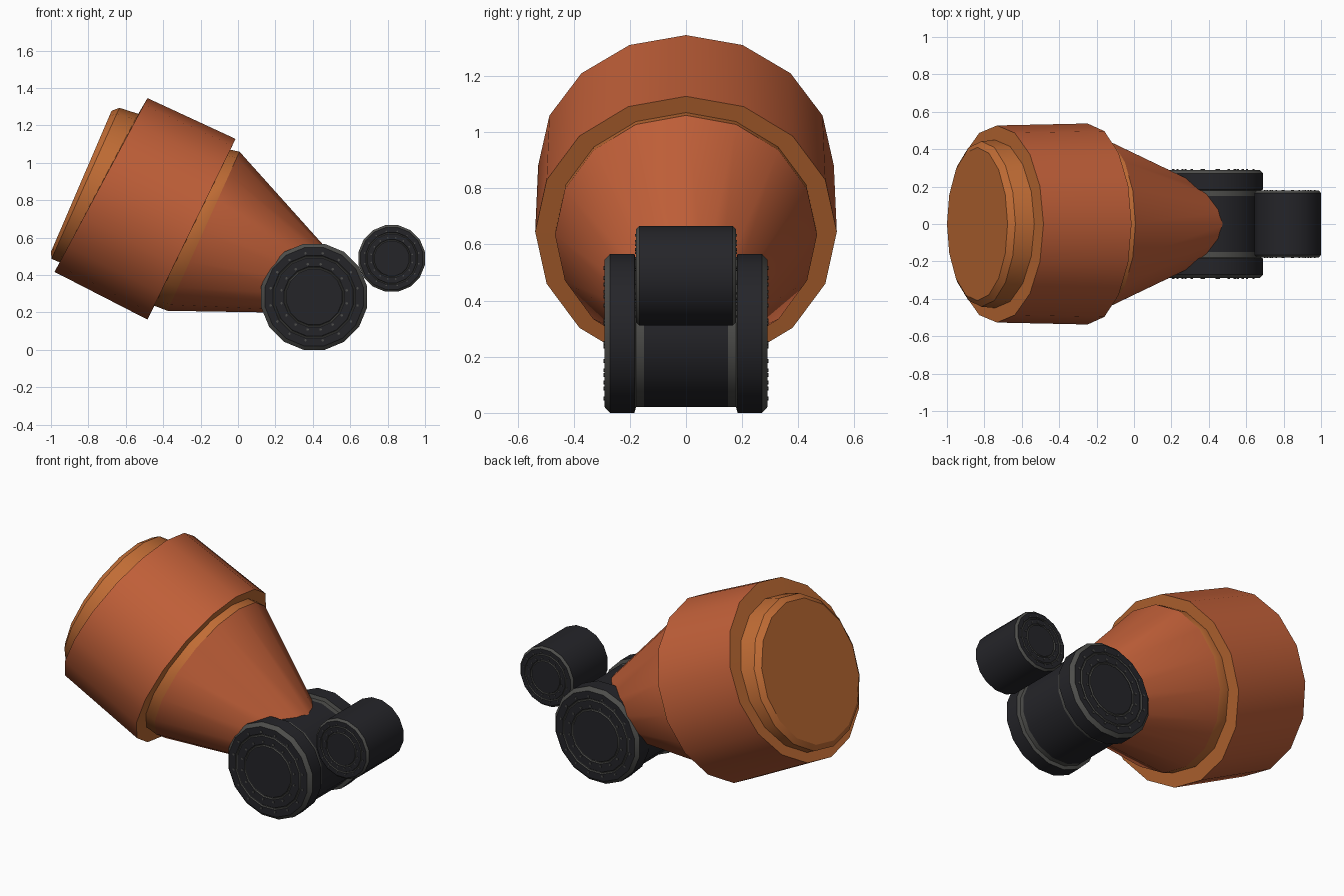
import bpy, bmesh, math
from mathutils import Vector

if "Cube" in bpy.data.objects:
    bpy.data.objects.remove(bpy.data.objects["Cube"])

SIDES = 16


def material(name, rgb):
    m = bpy.data.materials.new(name)
    m.diffuse_color = (*rgb, 1)
    m.use_nodes = True
    m.node_tree.nodes["Principled BSDF"].inputs["Base Color"].default_value = m.diffuse_color
    return m


ORANGE = material("orange", (0.53, 0.115, 0.04))
TRIM = material("orange_trim", (0.53, 0.15, 0.035))
DARK = material("dark_rubber", (0.018, 0.018, 0.022))
GREY = material("grey_edge", (0.075, 0.075, 0.07))


def loft(name, rings, mats, indices):
    """Skin a list of rings (point lists); indices = material per band, plus both caps."""
    bm = bmesh.new()
    loops = [[bm.verts.new(p) for p in ring] for ring in rings]
    n = len(loops[0])
    for a, b, mi in zip(loops, loops[1:], indices[1:-1]):
        for i in range(n):
            f = bm.faces.new((a[i], a[(i + 1) % n], b[(i + 1) % n], b[i]))
            f.material_index = mi
    bm.faces.new(loops[0]).material_index = indices[0]
    bm.faces.new(loops[-1]).material_index = indices[-1]
    bmesh.ops.recalc_face_normals(bm, faces=bm.faces)
    return finish(name, bm, mats)


def finish(name, bm, mats):
    me = bpy.data.meshes.new(name)
    bm.to_mesh(me)
    bm.free()
    for m in mats:
        me.materials.append(m)
    ob = bpy.data.objects.new(name, me)
    bpy.context.collection.objects.link(ob)
    bpy.ops.object.select_all(action='DESELECT')
    bpy.context.view_layer.objects.active = ob
    ob.select_set(True)
    bpy.ops.object.shade_smooth_by_angle(angle=math.radians(28))
    return ob


def tilted_ring(bottom, top):
    """Circle whose lowest and highest points are given in the xz plane."""
    b, t = Vector((bottom[0], 0, bottom[1])), Vector((top[0], 0, top[1]))
    c, up = (b + t) / 2, (t - b) / 2
    side = Vector((0, up.length, 0))
    return [c + up * math.cos(a) + side * math.sin(a)
            for a in (math.tau * i / SIDES for i in range(SIDES))]


# Tilted body: stepped back cap, drum, collar and cone
body = [((-1.0, 0.524), (-0.676, 1.278)),
        ((-0.997, 0.487), (-0.634, 1.294)),
        ((-0.953, 0.468), (-0.533, 1.262)),
        ((-0.981, 0.417), (-0.484, 1.346)),
        ((-0.484, 0.162), (-0.013, 1.128)),
        ((-0.447, 0.236), (-0.041, 1.070)),
        ((-0.377, 0.209), (0.008, 1.060)),
        ((0.353, 0.197), (0.500, 0.512))]
loft("tilted_body", [tilted_ring(*r) for r in body], [ORANGE, TRIM],
     [1, 1, 1, 1, 0, 1, 1, 0, 0])


def roller(name, cx, cz, half):
    """Roller along y; half = (y, radius, material of band before it), centre to end."""
    prof = [(-y, r, 0) for y, r, _ in reversed(half)] + half
    mi = [h[2] for h in half]
    indices = [0] + mi[:0:-1] + [0] + mi[1:] + [0]
    rings = []
    for y, r, _ in prof:
        rings.append([(cx + r * math.cos(a), y, cz + r * math.sin(a))
                      for a in (math.tau * (i + 0.5) / SIDES for i in range(SIDES))])
    return loft(name, rings, [DARK, GREY], indices)


def end_face(y, r):
    """Flat roller end with two shallow grey grooves."""
    d = 0.006
    out = []
    for k in (0.78, 0.57):
        out += [(y, r * k, 0), (y - d, r * (k - 0.015), 1),
                (y - d, r * (k - 0.03), 1), (y, r * (k - 0.045), 1)]
    return out


def bolts(name, cx, cz, y, rows, size):
    """Small studs in circles on both ends of a roller."""
    bm = bmesh.new()
    for s in (-1, 1):
        for radius, count in rows:
            for i in range(count):
                a = math.tau * (i + 0.5) / count
                res = bmesh.ops.create_cone(bm, cap_ends=True, segments=6,
                                            radius1=size, radius2=size, depth=0.008)
                for v in res["verts"]:
                    x, u, w = v.co
                    v.co = (cx + radius * math.cos(a) + x, s * y + w,
                            cz + radius * math.sin(a) + u)
    bmesh.ops.recalc_face_normals(bm, faces=bm.faces)
    finish(name, bm, [GREY])


# Large flanged roller at the cone tip
R = 0.289
roller("large_roller", 0.407, 0.2835,
       [(0.15, 0.268, 0), (0.178, 0.268, 1), (0.184, R, 1), (0.27, R, 0),
        (0.29, 0.268, 1), (0.29, 0.25, 0)] + end_face(0.29, R))
bolts("large_roller_bolts", 0.407, 0.2835, 0.29, [(0.237, 16), (0.178, 16)], 0.007)

# Small roller resting against the large one
r = 0.181
roller("small_roller", 0.822, 0.489,
       [(0.1, r, 0), (0.166, r, 0), (0.178, r - 0.012, 1), (0.178, r - 0.024, 0)]
       + end_face(0.178, r))
bolts("small_roller_bolts", 0.822, 0.489, 0.178, [(0.147, 16), (0.112, 16)], 0.0045)
